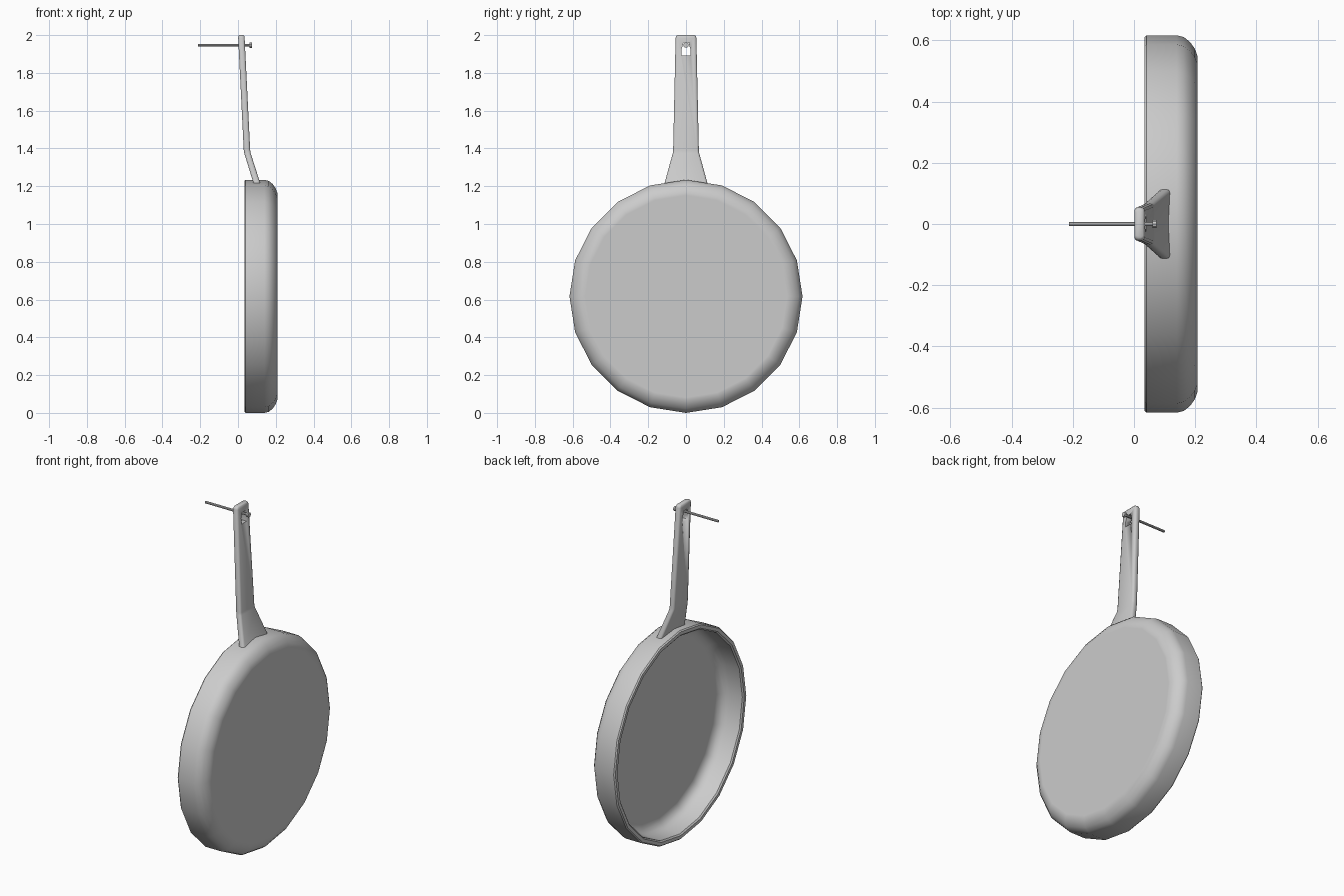
import bpy, bmesh, math

if "Cube" in bpy.data.objects:
    bpy.data.objects.remove(bpy.data.objects["Cube"])


def finish(name, bm, angle):
    bmesh.ops.remove_doubles(bm, verts=bm.verts, dist=1e-5)
    bmesh.ops.recalc_face_normals(bm, faces=bm.faces)
    me = bpy.data.meshes.new(name)
    bm.to_mesh(me)
    bm.free()
    ob = bpy.data.objects.new(name, me)
    bpy.context.collection.objects.link(ob)
    bpy.ops.object.select_all(action='DESELECT')
    ob.select_set(True)
    bpy.context.view_layer.objects.active = ob
    bpy.ops.object.shade_smooth_by_angle(angle=math.radians(angle))
    return ob


def loft(name, rings, angle=35):
    """Skin a list of closed rings of points and cap both ends."""
    bm = bmesh.new()
    vs = [[bm.verts.new(p) for p in r] for r in rings]
    n = len(vs[0])
    for a, b in zip(vs, vs[1:]):
        for i in range(n):
            j = (i + 1) % n
            bm.faces.new((a[i], a[j], b[j], b[i]))
    bm.faces.new(vs[0])
    bm.faces.new(vs[-1])
    return finish(name, bm, angle)


def turned(name, profile, sides, zc):
    """Lathe (x, radius) points about an axis along x."""
    rings = []
    for x, r in profile:
        angles = [2 * math.pi * i / sides for i in range(sides)]
        rings.append([(x, r * math.sin(a), zc + r * math.cos(a)) for a in angles])
    return loft(name, rings)


# Pan bowl: outer base, rounded corner, stepped rim, then inner wall and floor
turned("pan_bowl", [
    (0.208, 0.535), (0.208, 0.548), (0.199, 0.573), (0.183, 0.595), (0.163, 0.611), (0.14, 0.617),
    (0.041, 0.617), (0.034, 0.611), (0.034, 0.592), (0.041, 0.584),
    (0.12, 0.58), (0.145, 0.572), (0.163, 0.555), (0.173, 0.53), (0.173, 0.515)], 20, 0.617)


# Handle: round-cornered flat bar that bends and flares into the bowl
def section(x, z, half_w, half_t, c=0.011):
    pts = []
    for k, (sx, sy) in enumerate([(1, 1), (-1, 1), (-1, -1), (1, -1)]):
        for s in range(3):
            a = math.pi / 2 * k + math.pi / 4 * s
            pts.append((x + sx * (half_t - c) + c * math.cos(a),
                        sy * (half_w - c) + c * math.sin(a), z))
    return pts


handle = loft("handle", [
    section(0.104, 1.203, 0.117, 0.018),
    section(0.05, 1.375, 0.07, 0.017),
    section(0.0475, 1.39, 0.068, 0.017),
    section(0.018, 1.985, 0.055, 0.017),
    section(0.018, 1.996, 0.051, 0.015),
    section(0.018, 2.0, 0.044, 0.011, 0.008)], 50)

# Hanging hole cut through the handle
outline = [(-0.024, 1.892), (0.024, 1.892), (0.024, 1.925),
           (0.014, 1.957), (-0.014, 1.957), (-0.024, 1.925)]
cutter = loft("hole_cutter", [[(x, y, z) for y, z in outline] for x in (-0.1, 0.1)])
cutter.hide_render = True
bpy.context.view_layer.objects.active = handle
mod = handle.modifiers.new("hole", 'BOOLEAN')
mod.operation = 'DIFFERENCE'
mod.solver = 'EXACT'
mod.object = cutter
bpy.ops.object.modifier_apply(modifier=mod.name)
bpy.data.objects.remove(cutter, do_unlink=True)

# Nail the pan hangs from
turned("nail", [(-0.212, 0.007), (0.06, 0.007), (0.06, 0.014), (0.074, 0.014)], 10, 1.947)
